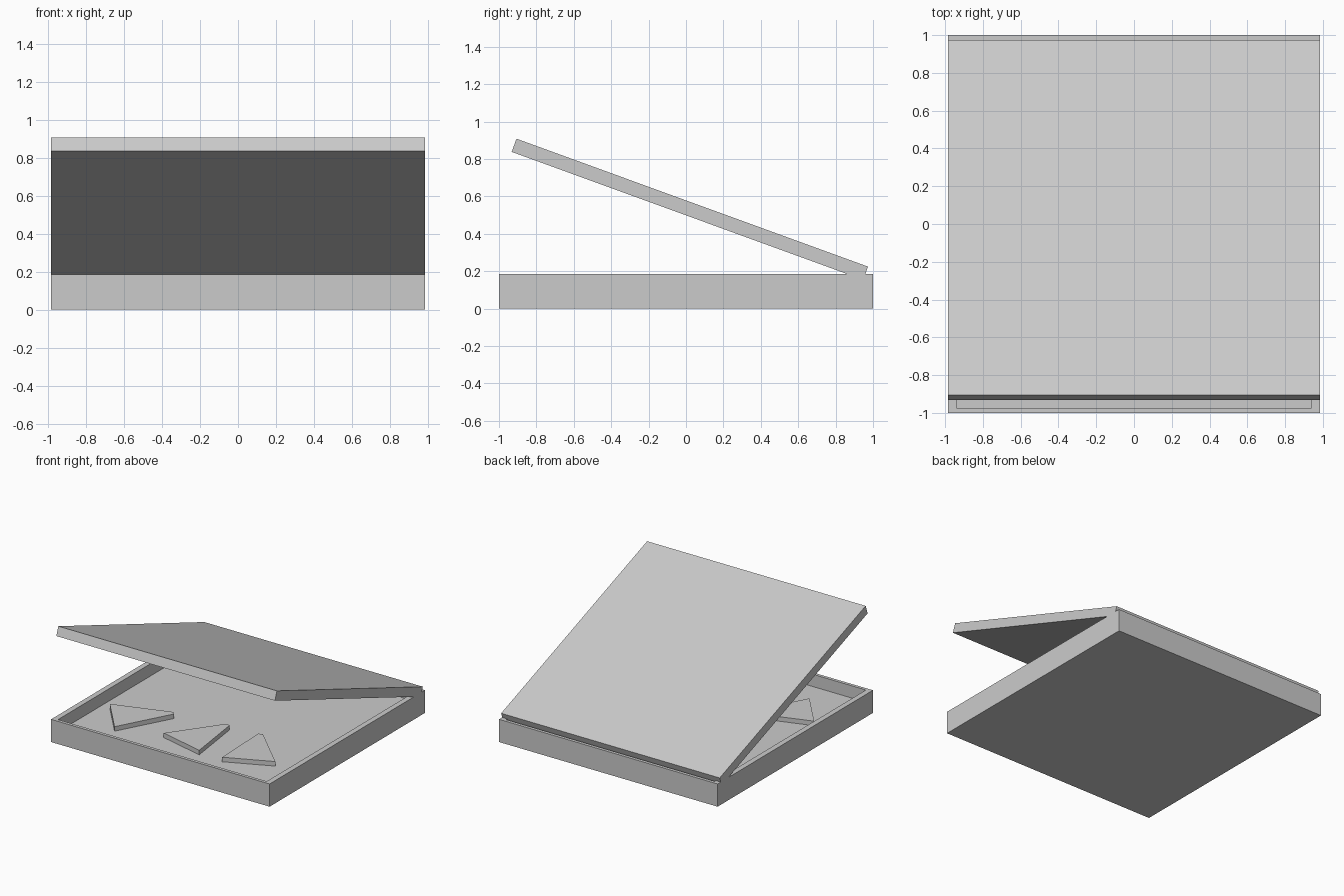
import bpy, bmesh
from math import radians, cos, sin
from mathutils import Matrix, Vector

old = bpy.data.objects.get("Cube")
if old:
    bpy.data.objects.remove(old, do_unlink=True)

WIDTH, DEPTH, HEIGHT = 1.97, 2.0, 0.185
FLOOR_Z = 0.085

# One plain grey for every part
grey = bpy.data.materials.new("plain_grey")
grey.use_nodes = True
colour = (0.6, 0.6, 0.6, 1)
grey.diffuse_color = colour
grey.node_tree.nodes["Principled BSDF"].inputs["Base Color"].default_value = colour


def finish(bm, name):
    bmesh.ops.recalc_face_normals(bm, faces=bm.faces)
    mesh = bpy.data.meshes.new(name)
    bm.to_mesh(mesh)
    bm.free()
    mesh.materials.append(grey)
    obj = bpy.data.objects.new(name, mesh)
    bpy.context.collection.objects.link(obj)
    return obj


def box(size, centre):
    bm = bmesh.new()
    bmesh.ops.create_cube(bm, size=1)
    bmesh.ops.scale(bm, vec=size, verts=bm.verts)
    bmesh.ops.translate(bm, vec=centre, verts=bm.verts)
    return bm


# Open tray: inset the top face and sink it to the floor
bm = box((WIDTH, DEPTH, HEIGHT), (0, 0, HEIGHT / 2))
top = max(bm.faces, key=lambda f: f.calc_center_median().z)
bmesh.ops.inset_region(bm, faces=[top], thickness=0.037)
bmesh.ops.scale(bm, vec=(0.93 / (WIDTH / 2 - 0.037), 1, 1), verts=top.verts)
sunk = bmesh.ops.extrude_discrete_faces(bm, faces=[top])["faces"][0]
bmesh.ops.translate(bm, vec=(0, 0, FLOOR_Z - HEIGHT), verts=sunk.verts)
finish(bm, "tray")

# Half-open lid, pivoted about its top rear edge
lid = finish(box((WIDTH, 2.0, 0.075), (0, -1.0, -0.0375)), "lid")
lid.location = (0, 0.973, 0.224)
lid.rotation_euler.x = radians(-20)


# Wedge slices: blunt tip at the origin, widening along -x
def slice_wedge(name, tip, angle):
    bm = bmesh.new()
    outline = [(0, 0.018), (-0.455, 0.2), (-0.455, -0.2), (0, -0.018)]
    face = bm.faces.new([bm.verts.new((x, y, 0)) for x, y in outline])
    raised = bmesh.ops.extrude_face_region(bm, geom=[face])["geom"]
    bmesh.ops.translate(bm, vec=(0, 0, 0.037),
                        verts=[v for v in raised if isinstance(v, bmesh.types.BMVert)])
    obj = finish(bm, name)
    obj.location = (*tip, FLOOR_Z)
    obj.rotation_euler.z = radians(angle)


slice_wedge("right_slice", (-0.385, -0.28), 40)
slice_wedge("middle_slice", (0.06, -0.215), 76)
slice_wedge("left_slice", (0.35, -0.21), 114)
